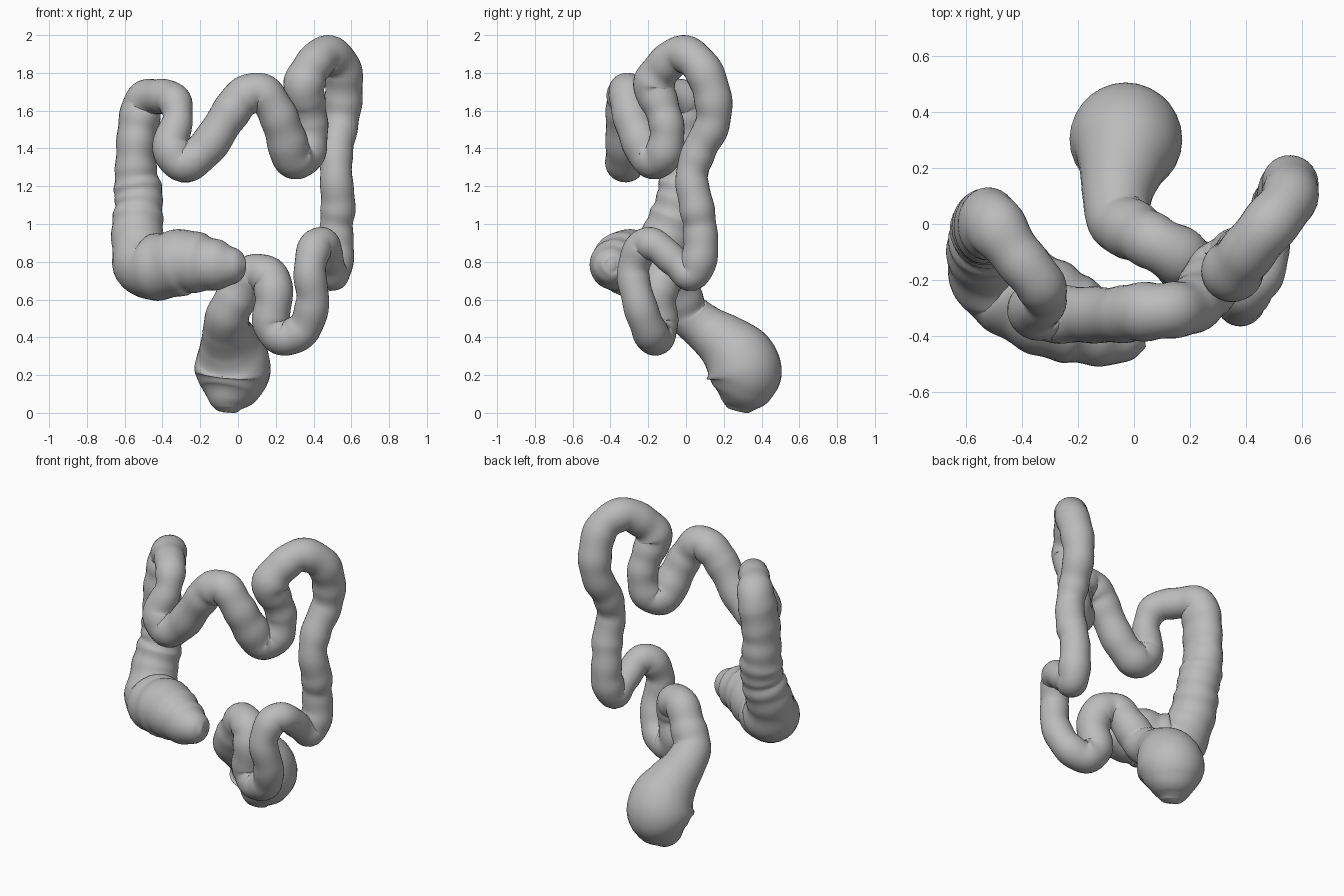
import bpy, bmesh, math
from mathutils import Vector

cube = bpy.data.objects.get("Cube")
if cube:
    bpy.data.objects.remove(cube)


def material(name, rgb):
    m = bpy.data.materials.new(name)
    m.use_nodes = True
    m.diffuse_color = (*rgb, 1)
    m.node_tree.nodes["Principled BSDF"].inputs["Base Color"].default_value = (*rgb, 1)
    return m


grey = material("tissue grey", (0.5, 0.5, 0.5))
pale = material("opening pale grey", (0.75, 0.75, 0.75))


def spline(a, b, c, d, t):
    """Catmull-Rom blend of four stations."""
    return 0.5 * (2 * b + (c - a) * t + (2 * a - 5 * b + 4 * c - d) * t * t
                  + (3 * b - a - 3 * c + d) * t ** 3)


def tube(name, stations, plain_from, steps=8, sides=28):
    """Sweep a round section along stations of x, y, z, radius and optional depth factor."""
    pts = [Vector(s if len(s) == 5 else (*s, 1)) for s in stations]
    pts = [2 * pts[0] - pts[1]] + pts + [2 * pts[-1] - pts[-2]]
    path = [spline(*pts[i:i + 4], k / steps)
            for i in range(len(pts) - 3) for k in range(steps)] + [pts[-2]]
    centres = [Vector(p[:3]) for p in path]
    bm = bmesh.new()
    rings, side = [], Vector((0, 1, 0))
    last = len(path) - 1
    for i, p in enumerate(path):
        along = (centres[min(i + 1, last)] - centres[max(i - 1, 0)]).normalized()
        side = (side - along * side.dot(along)).normalized()
        other = along.cross(side)
        # gentle pouching along the narrow part only
        pouching = 0.025 * math.sin(math.tau * i / steps) if i < plain_from * steps else 0
        ring = []
        for k in range(sides):
            a = math.tau * k / sides
            offset = p[3] * (1 + pouching) * (side * math.cos(a) + other * math.sin(a))
            offset.y *= p[4]
            ring.append(bm.verts.new(centres[i] + offset))
        rings.append(ring)
    for r, s in zip(rings, rings[1:]):
        for k in range(sides):
            n = (k + 1) % sides
            bm.faces.new((r[k], r[n], s[n], s[k]))
    bm.faces.new(rings[0][::-1])
    bm.faces.new(rings[-1]).material_index = 1
    me = bpy.data.meshes.new(name)
    bm.to_mesh(me)
    bm.free()
    me.materials.append(grey)
    me.materials.append(pale)
    ob = bpy.data.objects.new(name, me)
    bpy.context.collection.objects.link(ob)
    bpy.context.view_layer.objects.active = ob
    ob.select_set(True)
    bpy.ops.object.shade_smooth_by_angle(angle=math.radians(50))
    ob.select_set(False)


# Blind pouch and rising limb
pouch = [(.04, -.40, .78, .02), (.02, -.40, .78, .07), (-.07, -.39, .78, .12),
         (-.18, -.355, .79, .15), (-.28, -.315, .80, .172), (-.40, -.25, .775, .175),
         (-.49, -.18, .785, .17)]
rising = [(-.53, -.11, .91, .14), (-.53, -.065, 1.02, .135), (-.525, -.04, 1.10, .125),
          (-.53, -.02, 1.18, .128), (-.54, -.01, 1.27, .112, 1.15),
          (-.54, -.01, 1.40, .105, 1.25), (-.525, 0, 1.54, .108, 1.2)]
# Folded middle span
middle = [(-.495, -.01, 1.65, .105, 1.1), (-.42, -.11, 1.675, .092), (-.34, -.21, 1.655, .09),
          (-.32, -.27, 1.55, .08), (-.355, -.305, 1.42, .10), (-.29, -.32, 1.325, .105),
          (-.17, -.325, 1.40, .10), (-.06, -.325, 1.56, .10), (.02, -.315, 1.665, .105),
          (.12, -.31, 1.70, .10), (.20, -.295, 1.60, .10), (.25, -.25, 1.47, .105),
          (.29, -.185, 1.355, .11), (.36, -.12, 1.37, .10), (.385, -.10, 1.50, .092),
          (.37, -.13, 1.62, .095), (.35, -.17, 1.73, .11), (.39, -.12, 1.83, .10)]
# High bend and falling limb
falling = [(.47, -.02, 1.90, .10), (.55, .08, 1.83, .10), (.56, .14, 1.68, .10),
           (.545, .14, 1.53, .092), (.52, .07, 1.39, .09), (.52, .03, 1.25, .085),
           (.53, .055, 1.10, .092), (.52, .075, .98, .088), (.52, .075, .84, .095),
           (.50, .03, .735, .09)]
# Looped lower span
loop = [(.48, -.06, .80, .08), (.46, -.16, .885, .085), (.41, -.23, .88, .09),
        (.38, -.28, .75, .085), (.395, -.25, .59, .088), (.35, -.20, .45, .092),
        (.25, -.165, .40, .098), (.175, -.14, .47, .098), (.19, -.15, .61, .10),
        (.17, -.12, .71, .105), (.08, -.07, .74, .10), (.01, -.03, .64, .105)]
# Wide end chamber with its flat opening
chamber = [(-.05, .01, .53, .115), (-.06, .10, .45, .125), (-.045, .20, .375, .155),
           (-.03, .275, .295, .192), (-.03, .308, .21, .200), (-.04, .303, .125, .165),
           (-.055, .285, .055, .105), (-.06, .275, .015, .06)]

narrow = pouch + rising + middle + falling + loop
tube("large_intestine", narrow + chamber, plain_from=len(narrow))
